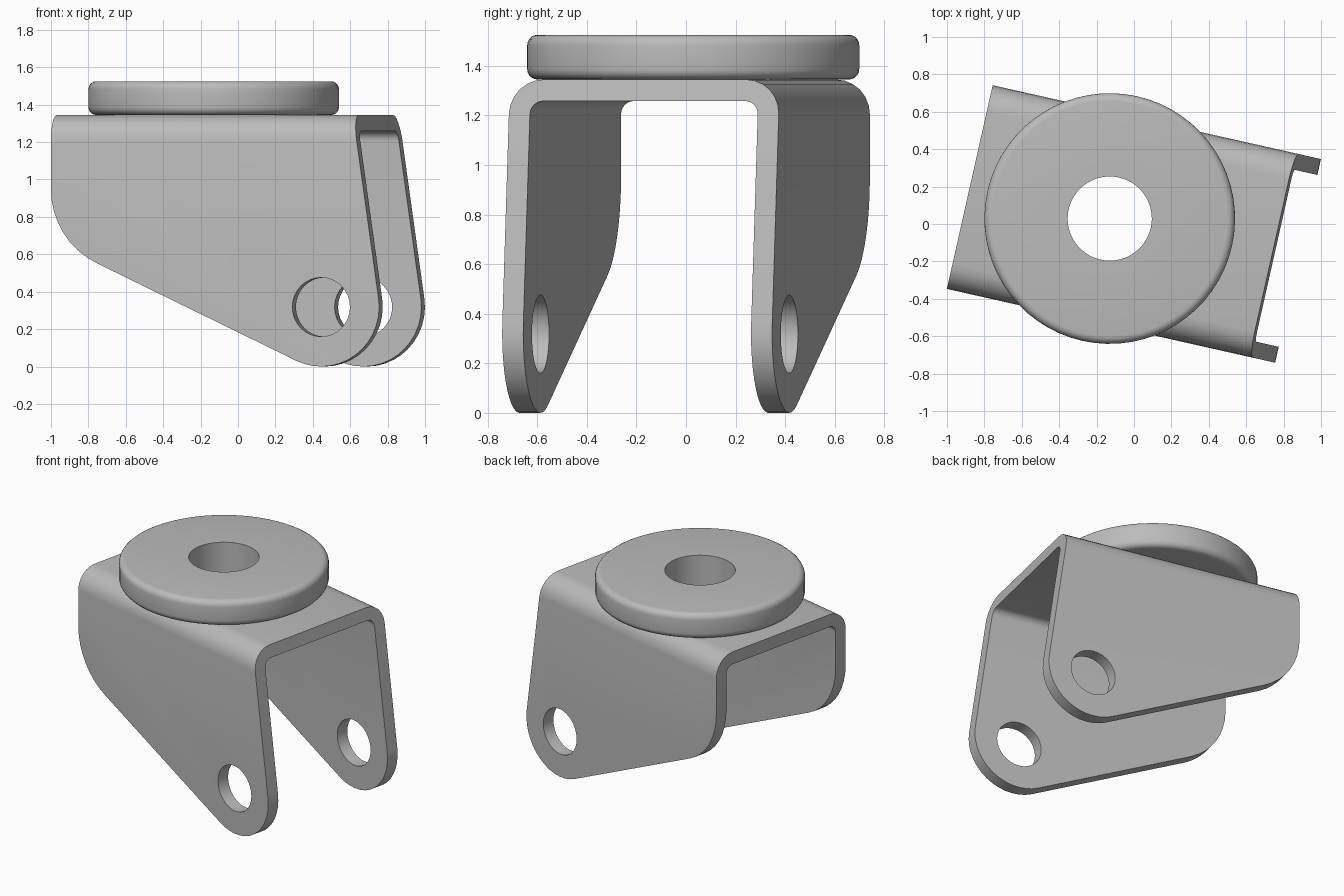
import bpy, bmesh
from math import sin, cos, tan, radians
from mathutils import Vector

cube = bpy.data.objects.get("Cube")
if cube:
    bpy.data.objects.remove(cube, do_unlink=True)

YAW = radians(-12.67)      # whole bracket is turned about z
TOP, THICK, HALF = 1.345, 0.087, 0.558
DISC_X, BORE = -0.133, 0.225

steel = bpy.data.materials.new("grey steel")
steel.use_nodes = True
steel.diffuse_color = (0.5, 0.5, 0.5, 1)
steel.node_tree.nodes["Principled BSDF"].inputs["Base Color"].default_value = (0.5, 0.5, 0.5, 1)


def arc(cx, cy, r, start, end, n):
    angles = [radians(start + (end - start) * i / n) for i in range(n + 1)]
    return [(cx + r * cos(a), cy + r * sin(a)) for a in angles]


def make_object(name, bm):
    bmesh.ops.recalc_face_normals(bm, faces=bm.faces)
    mesh = bpy.data.meshes.new(name)
    bm.to_mesh(mesh)
    bm.free()
    mesh.materials.append(steel)
    obj = bpy.data.objects.new(name, mesh)
    bpy.context.collection.objects.link(obj)
    return obj


def prism(name, points, place, start, end):
    """Extrude a 2D outline between two depths; place maps (a, b, depth) to xyz."""
    bm = bmesh.new()
    face = bm.faces.new([bm.verts.new(place(a, b, start)) for a, b in points])
    new = bmesh.ops.extrude_face_region(bm, geom=[face])["geom"]
    shift = Vector(place(0, 0, end)) - Vector(place(0, 0, start))
    bmesh.ops.translate(bm, vec=shift, verts=[g for g in new if isinstance(g, bmesh.types.BMVert)])
    return make_object(name, bm)


def apply_boolean(obj, cutter, operation):
    cutter.hide_render = True
    mod = obj.modifiers.new(operation, 'BOOLEAN')
    mod.operation, mod.solver, mod.object = operation, 'EXACT', cutter
    bpy.context.view_layer.objects.active = obj
    bpy.ops.object.modifier_apply(modifier=mod.name)
    bpy.data.objects.remove(cutter, do_unlink=True)


def along_x(a, b, d):
    return (d, a, b)


def along_y(a, b, d):
    return (a, d, b)


def along_z(a, b, d):
    return (a, b, d)


# Fork: bent sheet channel
outer_r, inner_r = 0.14, 0.053
corner_y, corner_z = HALF - outer_r, TOP - outer_r
half_outer = [(HALF, -0.1)] + arc(corner_y, corner_z, outer_r, 0, 90, 6)
half_inner = arc(corner_y, corner_z, inner_r, 90, 0, 6) + [(HALF - THICK, -0.1)]
outer = half_outer + [(-y, z) for y, z in reversed(half_outer)]
inner = [(-y, z) for y, z in reversed(half_inner)] + half_inner
fork = prism("fork", outer + inner, along_x, -1.1, 1.1)

# Side outline of the fork: axle lug, sloped lower edge, rounded rear corner
axle_x, axle_z, lug_r = 0.581, 0.318, 0.318
slope, lean = 25.6, 8.1
lug = arc(axle_x, axle_z, lug_r, 270 - slope, 360 + lean, 14)
rear = arc(-0.46, 0.95, 0.44, 180, 270 - slope, 8)
tip_x, tip_z = lug[-1]
roof = TOP + 0.1
side = rear + lug + [(tip_x - (roof - tip_z) * tan(radians(lean)), roof), (-0.9, roof)]
apply_boolean(fork, prism("side_cutter", side, along_y, -1, 1), 'INTERSECT')

# Axle holes and swivel bore
axle = arc(axle_x, axle_z, 0.158, 0, 360, 32)[:-1]
apply_boolean(fork, prism("axle_cutter", axle, along_y, -1, 1), 'DIFFERENCE')
bore = arc(DISC_X, 0, BORE, 0, 360, 64)[:-1]
apply_boolean(fork, prism("bore_cutter", bore, along_z, 1, 1.6), 'DIFFERENCE')

# Swivel disc: lathed ring with rounded outer rims
disc_r, disc_top, rim = 0.67, 1.525, 0.042
profile = [(BORE, TOP)] + arc(disc_r - rim, TOP + rim, rim, -90, 0, 5)
profile += arc(disc_r - rim, disc_top - rim, rim, 0, 90, 5) + [(BORE, disc_top)]
bm = bmesh.new()
loops = []
for x, y in arc(0, 0, 1, 0, 360, 64)[:-1]:
    loops.append([bm.verts.new((DISC_X + r * x, r * y, z)) for r, z in profile])
for i, ring in enumerate(loops):
    after = loops[(i + 1) % len(loops)]
    for j in range(len(profile)):
        k = (j + 1) % len(profile)
        bm.faces.new((ring[j], after[j], after[k], ring[k]))
disc = make_object("swivel_disc", bm)

# Turn into place and smooth
for obj in (fork, disc):
    obj.rotation_euler.z = YAW
    bpy.ops.object.select_all(action='DESELECT')
    obj.select_set(True)
    bpy.context.view_layer.objects.active = obj
    bpy.ops.object.shade_smooth_by_angle(angle=radians(30))
